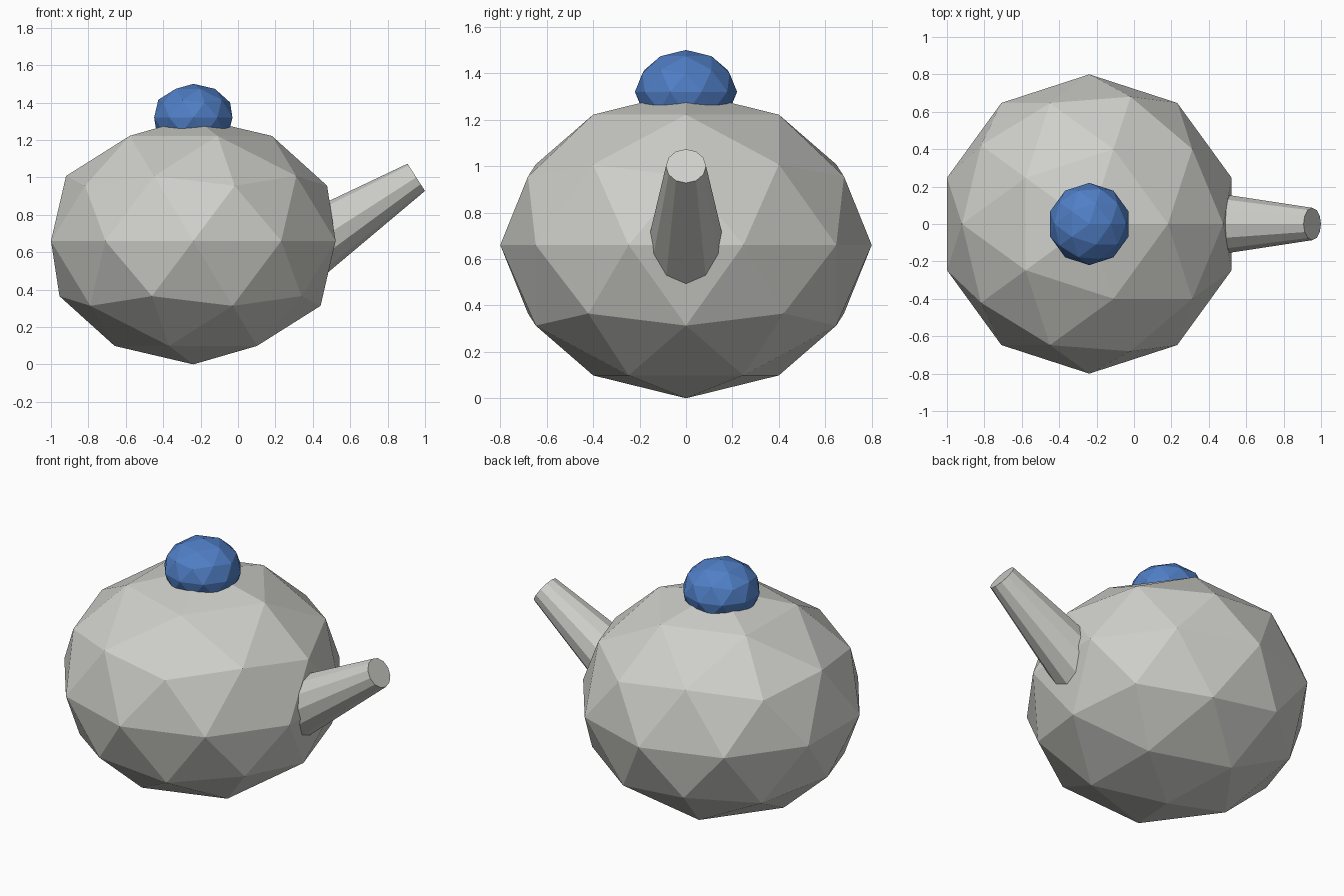
import bpy
import math

if "Cube" in bpy.data.objects:
    bpy.data.objects.remove(bpy.data.objects["Cube"])


def material(name, rgb):
    mat = bpy.data.materials.new(name)
    mat.diffuse_color = (*rgb, 1.0)
    mat.use_nodes = True
    mat.node_tree.nodes["Principled BSDF"].inputs["Base Color"].default_value = mat.diffuse_color
    return mat


def finish(name, mat):
    obj = bpy.context.object
    obj.name = name
    obj.data.materials.append(mat)
    bpy.ops.object.shade_flat()
    return obj


def faceted_ball(name, radius, half_height, center, mat):
    bpy.ops.mesh.primitive_ico_sphere_add(subdivisions=2, radius=1, location=center)
    ball = finish(name, mat)
    ball.scale = (radius, radius, half_height)


clay = material("warm_grey", (0.62, 0.62, 0.59))
blue = material("blue", (0.08, 0.21, 0.56))

POT_X = -0.239

# Squashed body and lid knob
faceted_ball("pot_body", 0.80, 0.66, (POT_X, 0, 0.66), clay)
faceted_ball("lid_knob", 0.22, 0.18, (POT_X, 0, 1.32), blue)

# Tapered spout, leaning out to +x with its base buried in the body
tilt = 1.0
length = 0.72
tip = (0.953, 0.0, 1.0)
center = (tip[0] - math.sin(tilt) * length / 2, 0.0,
          tip[2] - math.cos(tilt) * length / 2)
bpy.ops.mesh.primitive_cone_add(vertices=12, radius1=0.179, radius2=0.0865,
                                depth=length, location=center,
                                rotation=(0, tilt, 0))
finish("spout", clay)
